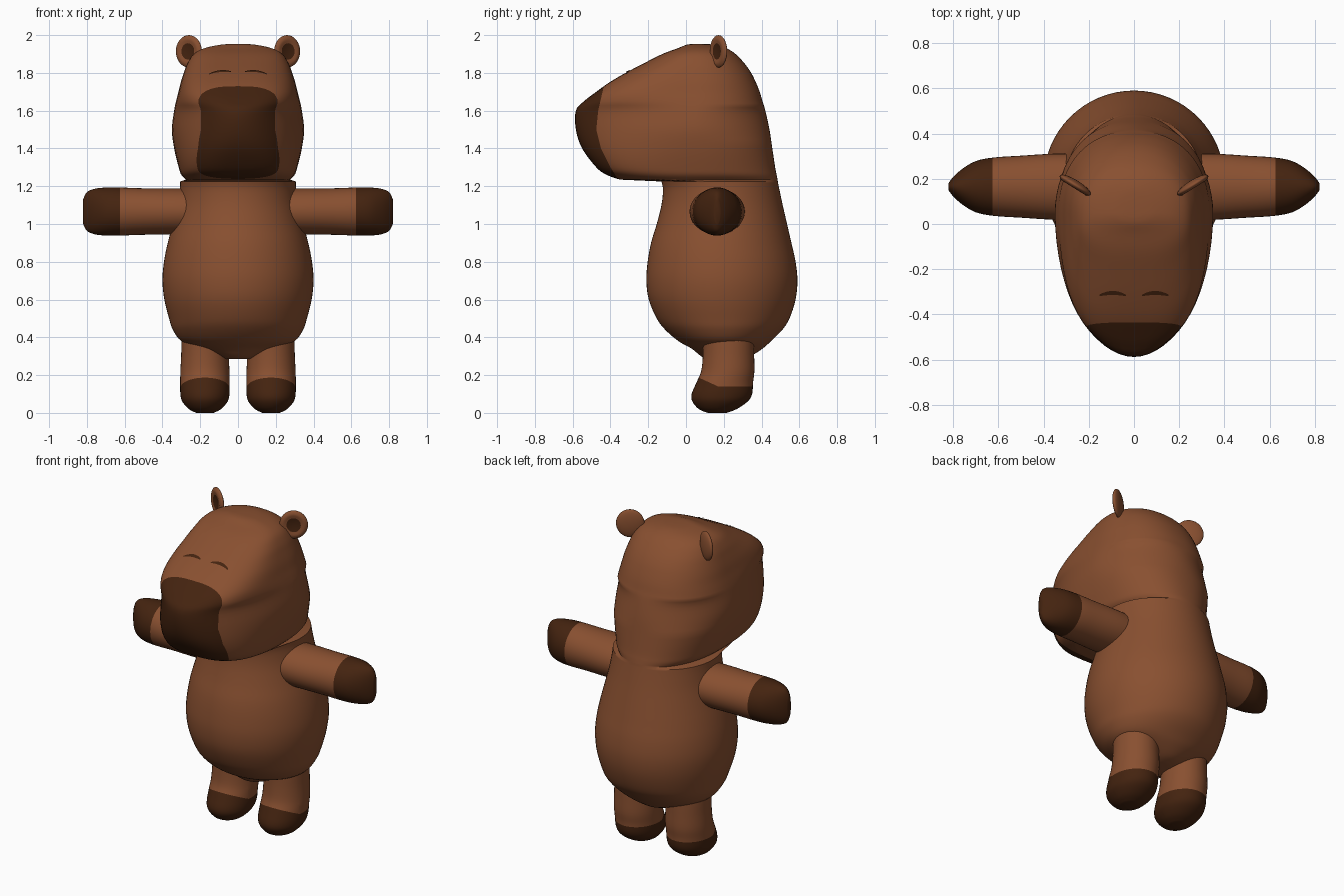
import bpy, bmesh, math
from mathutils import Vector, Matrix
from mathutils.bvhtree import BVHTree

if "Cube" in bpy.data.objects:
    bpy.data.objects.remove(bpy.data.objects["Cube"])


def material(name, color):
    m = bpy.data.materials.new(name)
    m.diffuse_color = (*color, 1)
    m.use_nodes = True
    m.node_tree.nodes["Principled BSDF"].inputs["Base Color"].default_value = m.diffuse_color
    return m


BROWN = material("warm brown", (0.25, 0.08, 0.03))
DARK = material("dark brown", (0.058, 0.017, 0.005))


def smooth_rows(rows, k=4):
    """Catmull-Rom interpolation between key rows."""
    out = []
    for i in range(len(rows) - 1):
        p0, p1, p2, p3 = (rows[max(i - 1, 0)], rows[i], rows[i + 1],
                          rows[min(i + 2, len(rows) - 1)])
        for j in range(k):
            t = j / k
            out.append([0.5 * (2 * b + (c - a) * t + (2 * a - 5 * b + 4 * c - d) * t * t
                               + (3 * b - a - 3 * c + d) * t ** 3)
                        for a, b, c, d in zip(p0, p1, p2, p3)])
    return out + [list(rows[-1])]


def spow(v, n):
    return math.copysign(abs(v) ** (2 / n), v)


def oval(hw, front, back, cy, n=2, seg=64):
    """Egg-shaped outline; the front half can be squarer than the back."""
    pts = []
    for i in range(seg):
        a = 2 * math.pi * i / seg
        c, s = math.cos(a), math.sin(a)
        e = n if s < 0 else min(n, 2.2)
        pts.append((hw * spow(c, e), cy + spow(s, e) * (cy - front if s < 0 else back - cy)))
    return pts


def loft(rings):
    bm = bmesh.new()
    vs = [[bm.verts.new(p) for p in r] for r in rings]
    n = len(vs[0])
    for a, b in zip(vs, vs[1:]):
        for i in range(n):
            j = (i + 1) % n
            bm.faces.new((a[i], a[j], b[j], b[i]))
    bm.faces.new(vs[0][::-1])
    bm.faces.new(vs[-1])
    bmesh.ops.recalc_face_normals(bm, faces=bm.faces)
    return bm


def cut(bm, co, no, keep=lambda c: True):
    """Cut edges along a plane, only through the faces chosen by keep."""
    fs = [f for f in bm.faces if keep(f.calc_center_median())]
    geom = list({v for f in fs for v in f.verts}) + list({e for f in fs for e in f.edges}) + fs
    bmesh.ops.bisect_plane(bm, geom=geom, dist=1e-5, plane_co=co, plane_no=no)


def finish(bm, name, mats, dark=None, mirror=False):
    if dark:
        for f in bm.faces:
            f.material_index = int(dark(f.calc_center_median()))
    me = bpy.data.meshes.new(name)
    bm.to_mesh(me)
    bm.free()
    for m in mats:
        me.materials.append(m)
    me.shade_smooth()
    me.set_sharp_from_angle(angle=math.radians(50))
    ob = bpy.data.objects.new(name, me)
    bpy.context.collection.objects.link(ob)
    if mirror:
        mod = ob.modifiers.new("Mirror", 'MIRROR')
        mod.use_mirror_merge = False
    return ob


# Body and head: one skin of stacked egg-shaped sections
body_rows = [  # z, front, back, half width
    (.285, .12, .28, .07), (.30, .08, .34, .11), (.34, .03, .405, .21),
    (.38, -.04, .45, .30), (.44, -.11, .51, .345), (.50, -.155, .548, .365),
    (.60, -.197, .58, .39), (.70, -.21, .59, .40), (.80, -.203, .58, .392),
    (.90, -.185, .558, .372), (1.0, -.155, .535, .345), (1.1, -.13, .512, .32),
    (1.18, -.122, .495, .308), (1.225, -.13, .486, .306)]
head_rows = [  # z, front, back, half width, squareness
    (1.235, -.35, .485, .275, 2.6), (1.26, -.42, .48, .30, 2.8), (1.3, -.475, .472, .314, 2.8),
    (1.4, -.55, .457, .338, 2.3), (1.5, -.583, .442, .35, 2), (1.6, -.583, .42, .338, 2),
    (1.65, -.54, .405, .328, 2.5), (1.7, -.475, .39, .315, 3), (1.75, -.405, .37, .303, 3),
    (1.8, -.32, .345, .287, 2.8), (1.85, -.225, .31, .268, 2.6), (1.9, -.125, .262, .235, 2.5),
    (1.93, -.045, .215, .18, 2.3), (1.948, .0, .16, .1, 2), (1.953, .03, .1, .04, 2)]
rings = [[(x, y, z) for x, y in oval(w, f, b, (f + b) / 2)]
         for z, f, b, w in smooth_rows(body_rows)]
rings += [[(x, y, z) for x, y in oval(w, f, b, .05, n)]
          for z, f, b, w, n in smooth_rows(head_rows)]
bm = loft(rings)
skin = BVHTree.FromBMesh(bm)

# Muzzle patch: everything in front of a bent line in the side view
edge = [(1.2, -.34), (1.26, -.375), (1.3, -.40), (1.4, -.45), (1.5, -.475),
        (1.6, -.465), (1.7, -.442), (1.75, -.43)]
for (z0, y0), (z1, y1) in zip(edge, edge[1:]):
    cut(bm, (0, y0, z0), (0, z1 - z0, y0 - y1), lambda c: z0 < c.z < z1)


def in_muzzle(c):
    for (z0, y0), (z1, y1) in zip(edge, edge[1:]):
        if z0 < c.z <= z1:
            return c.y < y0 + (y1 - y0) * (c.z - z0) / (z1 - z0)
    return False


finish(bm, "body_and_head", [BROWN, DARK], in_muzzle)

# Arms with dark paws
arm_rows = [  # x, half depth, half height
    (.20, .145, .12), (.35, .146, .122), (.50, .137, .123), (.62, .129, .127),
    (.70, .113, .127), (.76, .078, .12), (.80, .042, .102), (.82, .016, .065)]
bm = loft([[(x, .165 + u, 1.066 + v) for u, v in oval(ry, -rz, rz, 0, seg=40)]
           for x, ry, rz in smooth_rows(arm_rows)])
cut(bm, (.625, 0, 0), (1, 0, 0))
finish(bm, "arms", [BROWN, DARK], lambda c: c.x > .625, True)

# Legs with dark feet, the colour line rising towards the toes
leg_rows = [  # z, centre y, half depth, half width
    (0, .165, .05, .045), (.02, .168, .10, .085), (.06, .18, .146, .12), (.10, .19, .16, .13),
    (.16, .205, .15, .131), (.22, .221, .141, .13), (.30, .225, .136, .126),
    (.38, .225, .134, .124), (.45, .225, .13, .12)]
bm = loft([[(.175 + x, y, z) for x, y in oval(w, cy - d, cy + d, cy, seg=40)]
           for z, cy, d, w in smooth_rows(leg_rows)])
cut(bm, (0, .17, 0), (0, 1, 0))
cut(bm, (0, .17, .14), (0, .05, .11), lambda c: c.y < .17)
cut(bm, (0, 0, .14), (0, 0, 1), lambda c: c.y > .17)
finish(bm, "legs", [BROWN, DARK],
       lambda c: c.z < .14 + max(0, .17 - c.y) * -(-.05 / .11), True)

# Ears: flattened discs turned outwards, with a dark dished centre
bm = bmesh.new()
bmesh.ops.create_uvsphere(bm, u_segments=32, v_segments=24, radius=1)
for f in bm.faces:
    f.material_index = int(f.calc_center_median().z > math.cos(math.radians(30)))
for v in bm.verts:
    r = math.hypot(v.co.x, v.co.y)
    if v.co.z > 0 and r < .75:
        v.co.z -= .7 * (1 - (r / .75) ** 2)
normal = Vector((.53, -.85, 0)).normalized()
side = Vector((.85, .53, 0)).normalized()
basis = Matrix((side * .08, Vector((0, 0, .086)), normal * .022)).transposed().to_4x4()
bmesh.ops.transform(bm, matrix=Matrix.Translation((.26, .172, 1.914)) @ basis, verts=bm.verts)
bmesh.ops.recalc_face_normals(bm, faces=bm.faces)
finish(bm, "ears", [BROWN, DARK], mirror=True)

# Closed eyes: thin arched strips laid on the head
bm = bmesh.new()
rows = []
for i in range(13):
    t = i / 6 - 1
    half = .009 * (1 - .6 * t * t)
    row = []
    for s in (-1, 0, 1):
        hit, nor, _, _ = skin.ray_cast(
            Vector((.094 + .058 * t, -.303 - .011 * t * t + s * half, 3)), Vector((0, 0, -1)))
        row.append(bm.verts.new(hit + nor * .004))
    rows.append(row)
for a, b in zip(rows, rows[1:]):
    for k in (0, 1):
        bm.faces.new((a[k], b[k], b[k + 1], a[k + 1]))
finish(bm, "closed_eyes", [DARK], mirror=True)
